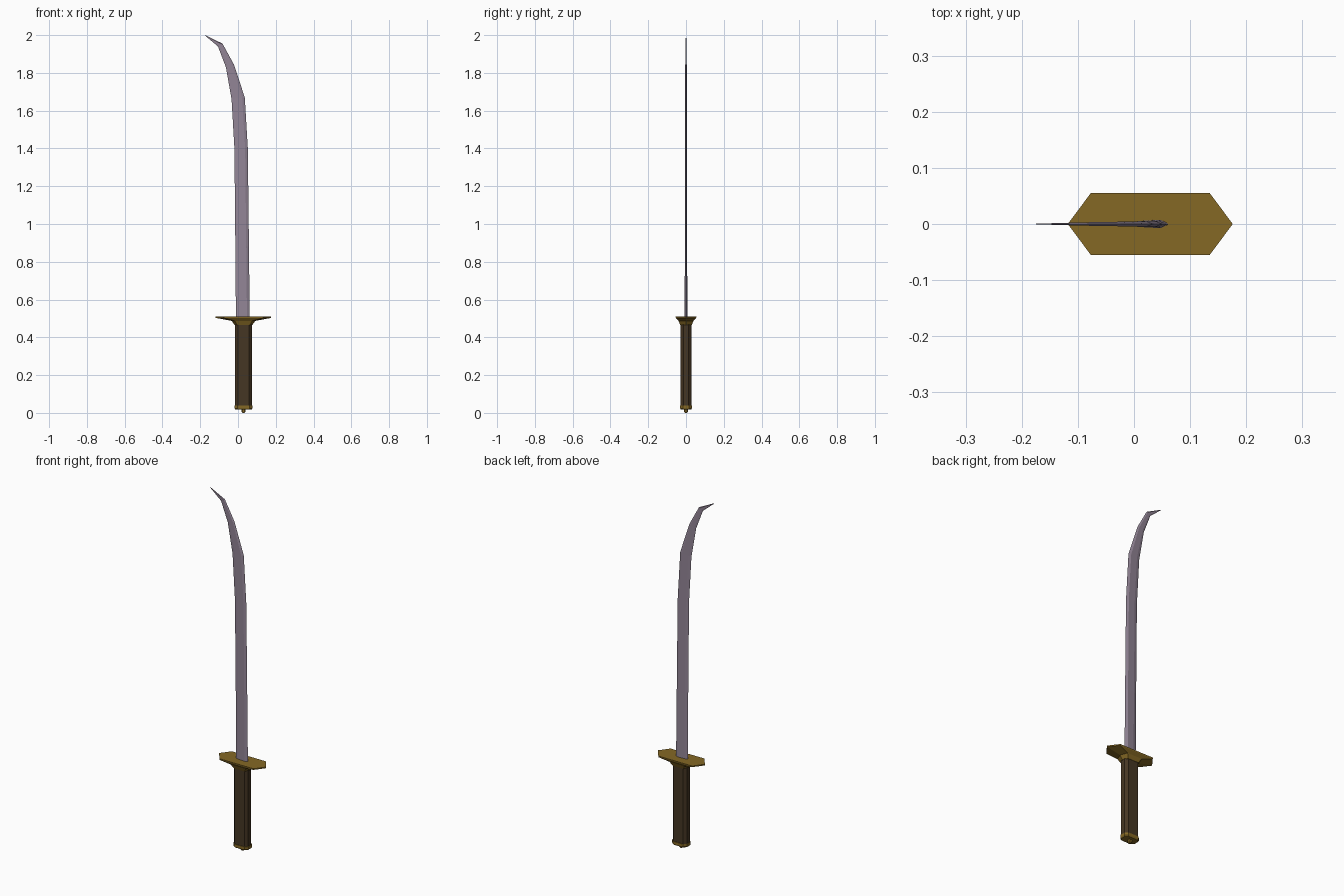
import bpy, bmesh

if "Cube" in bpy.data.objects:
    bpy.data.objects.remove(bpy.data.objects["Cube"])

def mat(name, rgb):
    m = bpy.data.materials.new(name)
    m.diffuse_color = (*rgb, 1)
    m.use_nodes = True
    m.node_tree.nodes["Principled BSDF"].inputs["Base Color"].default_value = m.diffuse_color
    return m

STEEL = mat("mauve_steel", (0.29, 0.235, 0.305))
BRASS = mat("dark_brass", (0.235, 0.14, 0.018))
GRIP = mat("brown_grip", (0.06, 0.037, 0.017))
CX = 0.029  # handle axis

def loft(name, rings, material):
    """Skin a stack of equal-sized rings and cap both ends."""
    bm = bmesh.new()
    loops = [[bm.verts.new(p) for p in ring] for ring in rings]
    for a, b in zip(loops, loops[1:]):
        for i in range(len(a)):
            j = (i + 1) % len(a)
            bm.faces.new((a[i], a[j], b[j], b[i]))
    bm.faces.new(loops[0][::-1])
    bm.faces.new(loops[-1])
    bmesh.ops.remove_doubles(bm, verts=bm.verts, dist=0.00005)
    bmesh.ops.recalc_face_normals(bm, faces=bm.faces)
    me = bpy.data.meshes.new(name)
    bm.to_mesh(me)
    bm.free()
    me.materials.append(material)
    ob = bpy.data.objects.new(name, me)
    bpy.context.collection.objects.link(ob)
    return ob

def hexagon(z, tip, flat, y):
    return [(CX + sx * x, sy * yy, z) for sx, x, sy, yy in (
        (1, tip, 0, 0), (1, flat, 1, y), (-1, flat, 1, y),
        (-1, tip, 0, 0), (-1, flat, -1, y), (1, flat, -1, y))]

def octagon(z, hx, hy, c):
    pts = [(hx, hy - c), (hx - c, hy), (c - hx, hy), (-hx, hy - c),
           (-hx, c - hy), (c - hx, -hy), (hx - c, -hy), (hx, c - hy)]
    return [(CX + x, y, z) for x, y in pts]

# Curved blade: cutting edge (x, z), spine (x, z), half thickness
stations = [
    (-0.011, 0.50, 0.062, 0.50, 0.0075),
    (-0.014, 0.88, 0.058, 0.88, 0.006),
    (-0.019, 1.40, 0.052, 1.40, 0.005),
    (-0.034, 1.66, 0.036, 1.67, 0.0045),
    (-0.064, 1.83, -0.022, 1.845, 0.004),
    (-0.106, 1.94, -0.082, 1.955, 0.003),
    (-0.175, 1.998, -0.173, 2.00, 0.0006),
]

def blade_ring(x0, z0, x1, z1, t):
    at = lambda f, y: (x0 + (x1 - x0) * f, y, z0 + (z1 - z0) * f)
    return [at(0, 0), at(0.25, -t * 0.7), at(0.8, -t),
            at(1, 0), at(0.8, t), at(0.25, t * 0.7)]

loft("blade", [blade_ring(*s) for s in stations], STEEL)

# Flared hexagonal guard
loft("guard", [hexagon(0.465, 0.047, 0.034, 0.030),
               hexagon(0.487, 0.062, 0.046, 0.040),
               hexagon(0.503, 0.147, 0.106, 0.054),
               hexagon(0.51, 0.147, 0.106, 0.055)], BRASS)

# Grip, end cap and small stud
loft("grip", [octagon(z, 0.044, 0.028, 0.014) for z in (0.03, 0.472)], GRIP)
loft("pommel_cap", [octagon(0.018, 0.043, 0.027, 0.014),
                    octagon(0.024, 0.047, 0.031, 0.015),
                    octagon(0.038, 0.047, 0.031, 0.015)], BRASS)
loft("pommel_stud", [octagon(0.0, 0.006, 0.006, 0.003),
                     octagon(0.006, 0.010, 0.010, 0.004),
                     octagon(0.02, 0.010, 0.010, 0.004)], BRASS)
